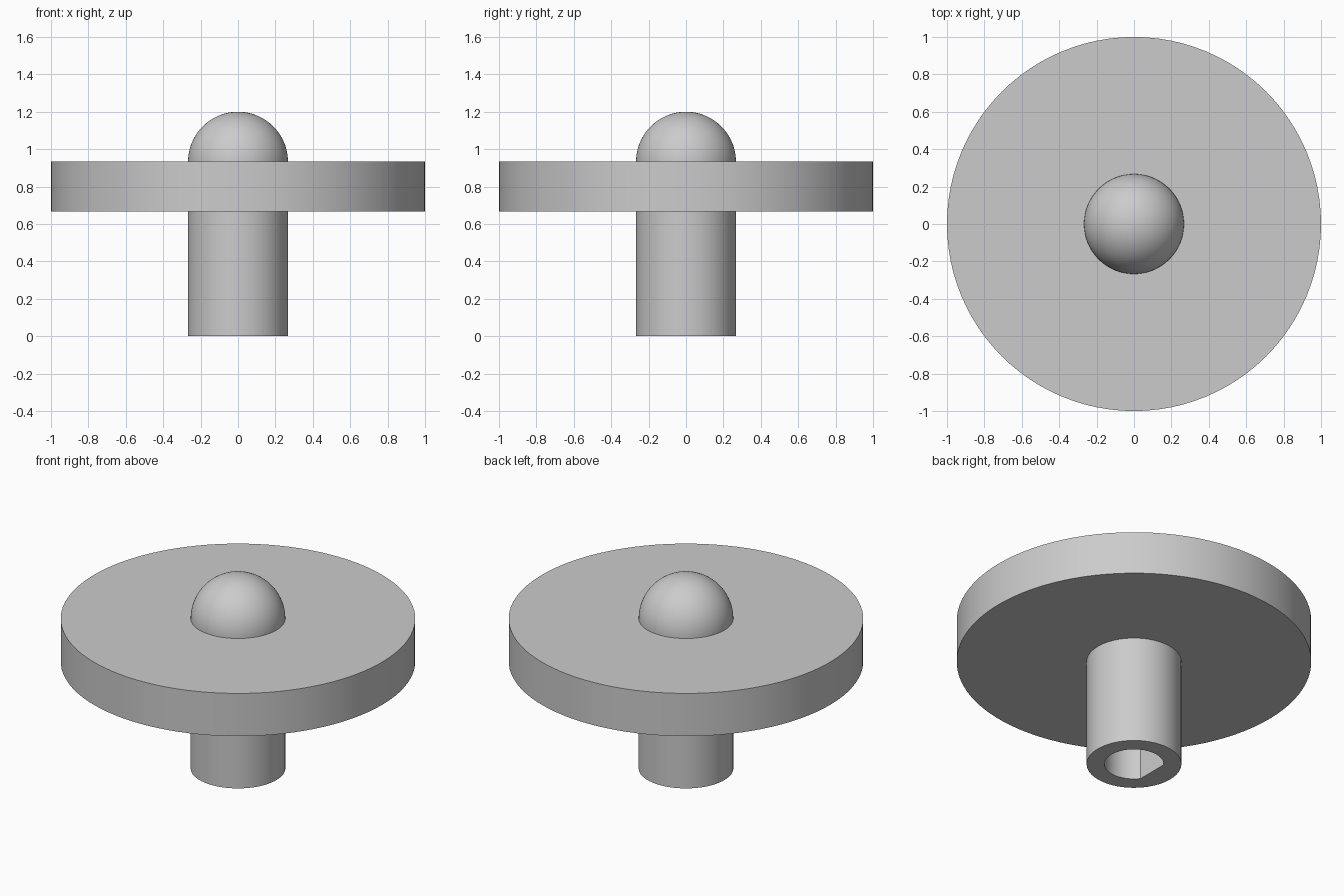
import bpy
import bmesh
from math import cos, sin, pi, radians

SEGMENTS = 96
STEM_R, BORE_R, BORE_FLAT = 0.267, 0.167, 0.133
DISC_R, DISC_BOTTOM, DISC_TOP = 1.0, 0.667, 0.933

cube = bpy.data.objects.get("Cube")
if cube:
    bpy.data.objects.remove(cube, do_unlink=True)

grey = bpy.data.materials.new("plain_grey")
grey.use_nodes = True
grey.diffuse_color = (0.6, 0.6, 0.6, 1)
grey.node_tree.nodes["Principled BSDF"].inputs["Base Color"].default_value = (0.6, 0.6, 0.6, 1)


def ring(bm, radius, z, flat=None):
    """Circle of vertices, optionally cut flat on the -x side."""
    limit = -radius if flat is None else -flat
    angles = [2 * pi * i / SEGMENTS for i in range(SEGMENTS)]
    return [bm.verts.new((max(radius * cos(a), limit), radius * sin(a), z)) for a in angles]


def skin(bm, rings):
    """Join consecutive rings with quads."""
    for lower, upper in zip(rings, rings[1:]):
        for i in range(SEGMENTS):
            j = (i + 1) % SEGMENTS
            bm.faces.new((lower[i], lower[j], upper[j], upper[i]))


def finish(bm, name):
    mesh = bpy.data.meshes.new(name)
    bm.to_mesh(mesh)
    bm.free()
    mesh.materials.append(grey)
    obj = bpy.data.objects.new(name, mesh)
    bpy.context.collection.objects.link(obj)
    bpy.ops.object.select_all(action="DESELECT")
    obj.select_set(True)
    bpy.context.view_layer.objects.active = obj
    bpy.ops.object.shade_smooth_by_angle(angle=radians(25))


# Hollow stem with a D-shaped bore, running up to the disc
bm = bmesh.new()
skin(bm, [
    ring(bm, BORE_R, DISC_BOTTOM, BORE_FLAT),
    ring(bm, BORE_R, 0, BORE_FLAT),
    ring(bm, STEM_R, 0),
    ring(bm, STEM_R, DISC_BOTTOM),
])
finish(bm, "stem")

# Wide solid disc, which also closes the bore
bm = bmesh.new()
bottom, top = ring(bm, DISC_R, DISC_BOTTOM), ring(bm, DISC_R, DISC_TOP)
skin(bm, [bottom, top])
bm.faces.new(bottom[::-1])
bm.faces.new(top)
finish(bm, "disc")

# Hemispherical cap on top of the disc
bm = bmesh.new()
steps = 24
levels = [pi / 2 * i / steps for i in range(steps)]
rings = [ring(bm, STEM_R * cos(a), DISC_TOP + STEM_R * sin(a)) for a in levels]
skin(bm, rings)
pole = bm.verts.new((0, 0, DISC_TOP + STEM_R))
for i in range(SEGMENTS):
    bm.faces.new((rings[-1][i], rings[-1][(i + 1) % SEGMENTS], pole))
finish(bm, "dome")
